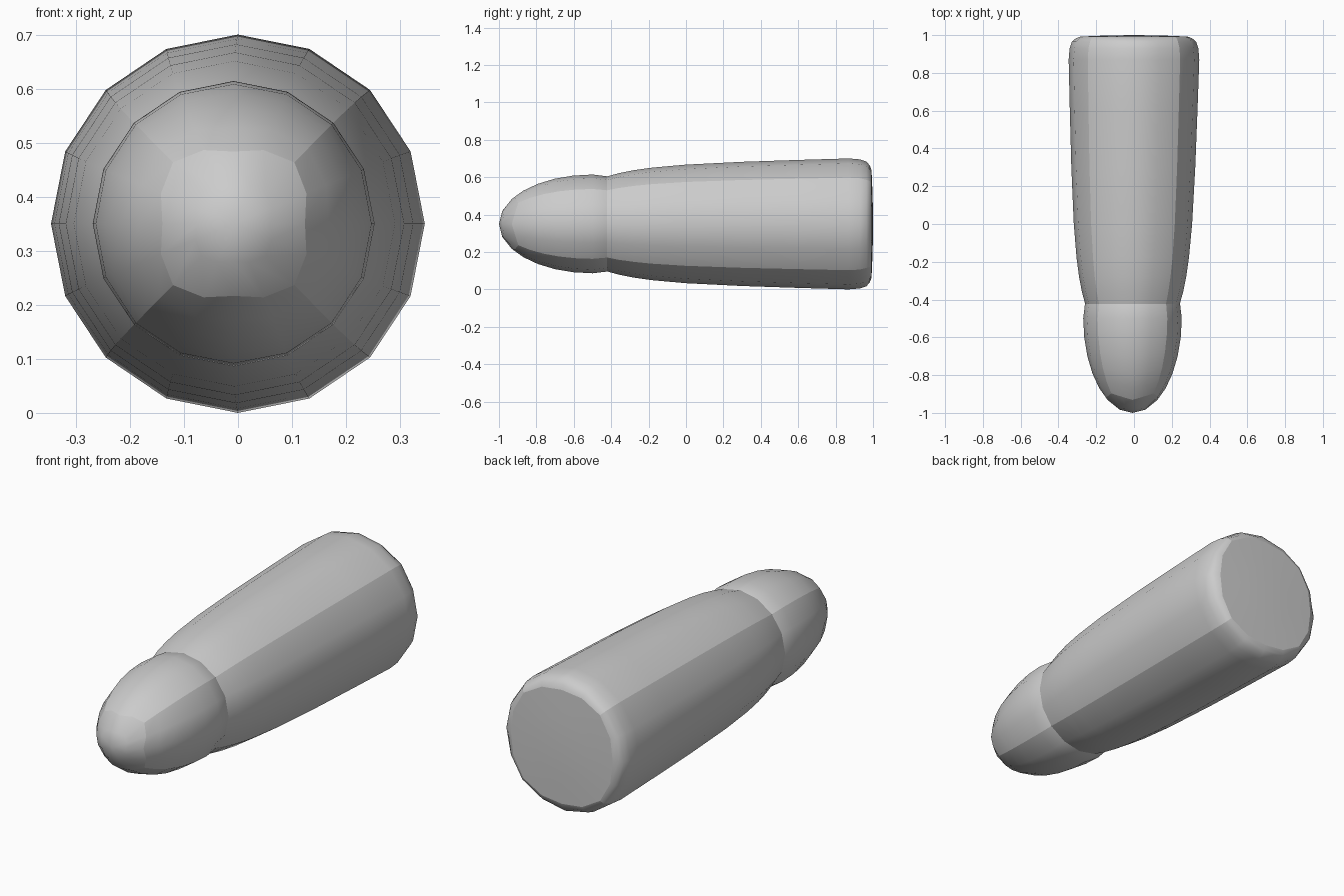
import bpy, bmesh, math

if "Cube" in bpy.data.objects:
    bpy.data.objects.remove(bpy.data.objects["Cube"])

SIDES = 16
CENTRE_Z = 0.35

grey = bpy.data.materials.new("plain grey")
grey.use_nodes = True
grey.diffuse_color = (0.6, 0.6, 0.6, 1)
grey.node_tree.nodes["Principled BSDF"].inputs["Base Color"].default_value = (0.6, 0.6, 0.6, 1)


def corner(i):
    """0 at the top, bottom and sides, 1 on the four diagonals."""
    return (1 - math.cos(4 * math.tau * i / SIDES)) / 2


def place(i, y, r):
    """Point on ring i; the slim end sits slightly off centre."""
    a = math.tau * i / SIDES
    drift = -0.008 * min(1, max(0, (0.9 - y) / 1.3))
    return (0.988 * r * math.cos(a) + drift, y, CENTRE_Z + r * math.sin(a))


def build(name, rings, start_tip=None, end_tip=None, sharp_rings=()):
    """Skin rings of (y, r) pairs, with creases on the diagonals."""
    bm = bmesh.new()
    loops = [[bm.verts.new(place(i, *ring(i))) for i in range(SIDES)] for ring in rings]
    for a, b in zip(loops, loops[1:]):
        for i in range(SIDES):
            j = (i + 1) % SIDES
            bm.faces.new((a[i], a[j], b[j], b[i]))
    for tip, loop in ((start_tip, loops[0]), (end_tip, loops[-1])):
        if tip is not None:
            v = bm.verts.new(place(0, tip, 0))
            for i in range(SIDES):
                bm.faces.new((v, loop[i], loop[(i + 1) % SIDES]))
    bmesh.ops.recalc_face_normals(bm, faces=bm.faces)
    for f in bm.faces:
        f.smooth = True
    first, last = min(sharp_rings), max(sharp_rings)
    for k in sharp_rings:
        for i in range(SIDES):
            bm.edges.get((loops[k][i], loops[k][(i + 1) % SIDES])).smooth = False
    for k in range(first, last):
        for i in range(2, SIDES, 4):
            bm.edges.get((loops[k][i], loops[k + 1][i])).smooth = False
    mesh = bpy.data.meshes.new(name)
    bm.to_mesh(mesh)
    bm.free()
    mesh.materials.append(grey)
    obj = bpy.data.objects.new(name, mesh)
    bpy.context.collection.objects.link(obj)
    return obj


# Rounded nose: an ellipsoid whose front patch has a squarish border
def nose_ring(t):
    def ring(i):
        edge = math.radians(30.4 + 7.1 * corner(i))
        phi = edge * (1 + t) if t < 0 else edge + (math.pi / 2 - edge) * t
        return (-0.5 - 0.5 * math.cos(phi), 0.264 * math.sin(phi))
    return ring


def plain(y, r):
    return lambda i: (y, r)


nose = [nose_ring(t) for t in (-0.5, 0, 0.2, 0.4, 0.6, 0.8, 1)]
nose += [plain(-0.425, 0.255), plain(-0.38, 0.235)]
build("nose", nose, start_tip=-1.0, sharp_rings=(1, len(nose) - 1))

# Tapered body with a rounded rim and a shallow domed base
body = [plain(y, r) for y, r in (
    (-0.425, 0.253), (-0.36, 0.271), (-0.28, 0.287), (-0.18, 0.301), (0, 0.317),
    (0.3, 0.332), (0.6, 0.342), (0.87, 0.35), (0.93, 0.345), (0.965, 0.333))]
body += [lambda i: (0.983, 0.312 + 0.012 * corner(i)),
         lambda i: (0.992, 0.288 + 0.018 * corner(i)),
         plain(0.998, 0.15)]
build("body", body, end_tip=1.0, sharp_rings=(0, len(body) - 2))
